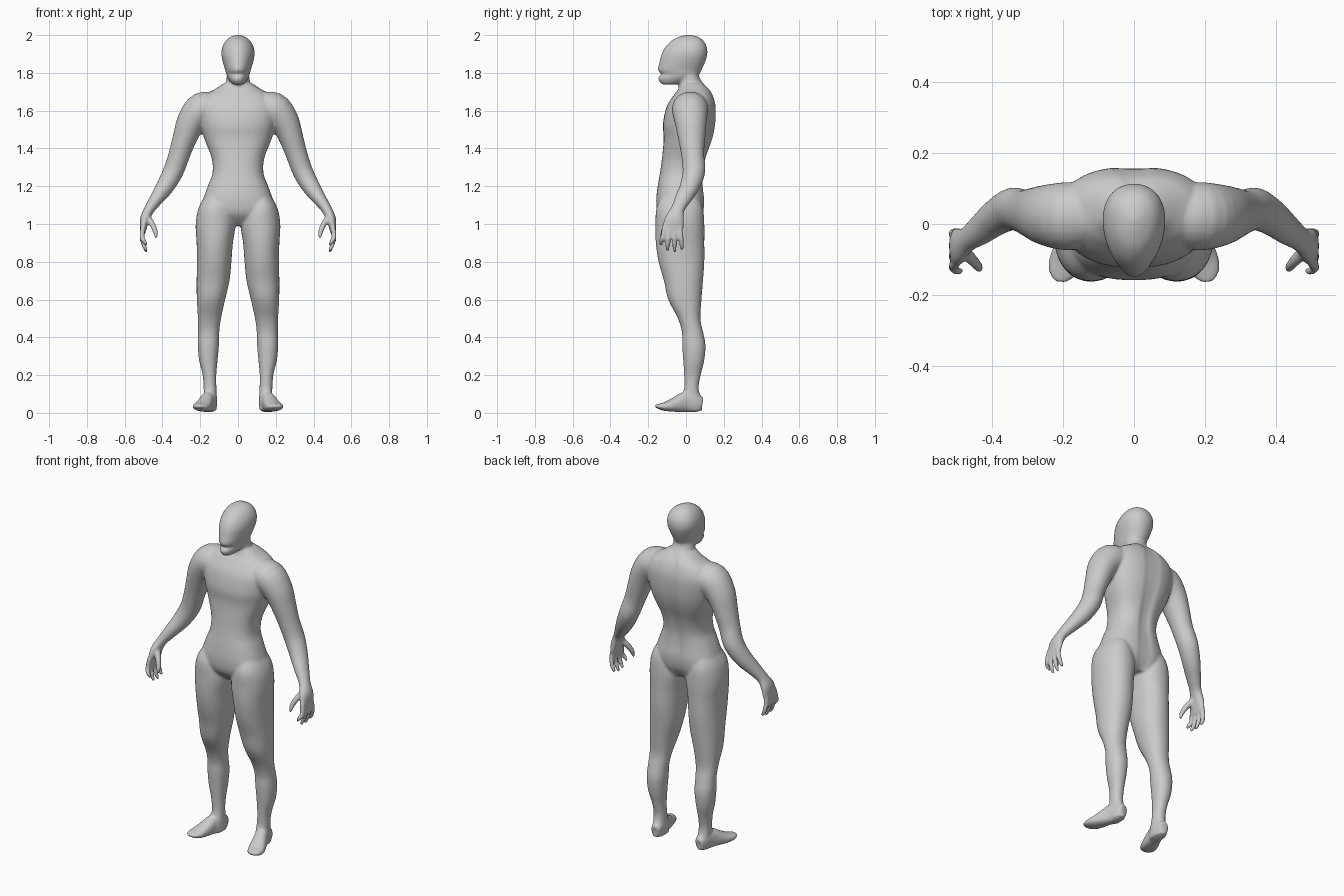
import bpy, bmesh
from math import cos, sin, pi, exp, copysign
from mathutils import Vector

N = 40
bm = bmesh.new()


def smooth_rows(rows, steps=4):
    """Catmull-Rom interpolation between the given section rows."""
    out = []
    for i in range(len(rows) - 1):
        p0, p1 = rows[max(i - 1, 0)], rows[i]
        p2, p3 = rows[i + 1], rows[min(i + 2, len(rows) - 1)]
        for k in range(steps):
            t = k / steps
            out.append([0.5 * (2 * b + (c - a) * t + (2 * a - 5 * b + 4 * c - d) * t * t
                               + (3 * b - a - 3 * c + d) * t ** 3)
                        for a, b, c, d in zip(p0, p1, p2, p3)])
    out.append(list(rows[-1]))
    return out


def skin(rings):
    """Join rings of points into a closed tube."""
    vs = [[bm.verts.new(p) for p in r] for r in rings]
    n = len(vs[0])
    for a, b in zip(vs, vs[1:]):
        for i in range(n):
            j = (i + 1) % n
            bm.faces.new((a[i], a[j], b[j], b[i]))
    bm.faces.new(vs[0][::-1])
    bm.faces.new(vs[-1])


def spow(v, p):
    return copysign(abs(v) ** (2 / p), v)


def stack(rows, side=1, p=2.0, taper=0.0, groove=0.0):
    """Horizontal sections: z, centre x, half width, front y, back y."""
    rings = []
    for z, cx, rx, yf, yb in smooth_rows(rows):
        ring = []
        for i in range(N):
            a = 2 * pi * (i + 0.5) / N
            c, s = spow(cos(a), p), spow(sin(a), p)
            x = rx * c * (1 + taper * s)
            y = (yf + yb) / 2 + (yb - yf) / 2 * s
            if s > 0:
                y -= groove * exp(-(x / 0.025) ** 2)
            ring.append((side * (cx + x), y, z))
        rings.append(ring)
    skin(rings)


def limb(rows, side=1, ref=(0, 1, 0), p=2.0):
    """Sections across a path: x, y, z, radius sideways, radius along ref."""
    rows = smooth_rows(rows)
    pts = [Vector(r[:3]) for r in rows]
    rings = []
    for i, r in enumerate(rows):
        t = (pts[min(i + 1, len(pts) - 1)] - pts[max(i - 1, 0)]).normalized()
        u = t.cross(Vector(ref)).normalized()
        v = u.cross(t)
        ring = []
        for k in range(24):
            a = 2 * pi * k / 24
            q = pts[i] + u * r[3] * spow(cos(a), p) + v * r[4] * spow(sin(a), p)
            ring.append((side * q.x, q.y, q.z))
        rings.append(ring)
    skin(rings)


# Torso
stack([(0.99, 0, .09, -.09, .06), (1.05, 0, .19, -.145, .09), (1.12, 0, .187, -.158, .10),
       (1.20, 0, .16, -.150, .092), (1.27, 0, .135, -.138, .092), (1.35, 0, .14, -.127, .108),
       (1.45, 0, .178, -.118, .142), (1.53, 0, .20, -.122, .158), (1.62, 0, .21, -.103, .160),
       (1.68, 0, .175, -.066, .145), (1.715, 0, .12, -.04, .125), (1.745, 0, .075, -.03, .095)],
      p=2.4, groove=.014)

# Neck
stack([(1.66, 0, .09, -.05, .13), (1.70, 0, .078, -.042, .122), (1.74, 0, .066, -.038, .095),
       (1.78, 0, .06, -.036, .07), (1.84, 0, .05, -.03, .07)])

# Head with jaw and mouth notch
stack([(1.738, 0, .024, -.125, -.06), (1.755, 0, .042, -.143, .01), (1.775, 0, .055, -.147, .055),
       (1.793, 0, .062, -.132, .07), (1.815, 0, .067, -.149, .082), (1.86, 0, .08, -.140, .102),
       (1.90, 0, .087, -.129, .113), (1.94, 0, .081, -.107, .109), (1.975, 0, .06, -.07, .088),
       (1.994, 0, .032, -.028, .056), (2.002, 0, .008, .005, .022)], p=2.1, taper=.14)

for side in (1, -1):
    # Leg
    stack([(1.17, .115, .045, -.11, .05), (1.09, .122, .085, -.155, .088), (1.0, .119, .105, -.161, .097),
           (.90, .123, .096, -.160, .097), (.80, .126, .091, -.145, .097), (.70, .132, .087, -.117, .09),
           (.60, .143, .075, -.094, .082), (.50, .151, .061, -.043, .076), (.43, .155, .056, -.022, .09),
           (.36, .157, .056, -.02, .103), (.28, .157, .049, -.015, .097), (.20, .151, .036, -.01, .078),
           (.13, .148, .034, -.01, .067), (.06, .146, .035, -.03, .085), (.012, .146, .032, -.03, .085)],
          side, p=2.15)
    # Foot, turned out
    limb([(.142, .085, .045, .025, .035), (.147, .05, .052, .034, .05), (.158, .0, .058, .036, .055),
          (.175, -.055, .044, .043, .040), (.193, -.105, .034, .046, .025),
          (.203, -.14, .034, .038, .015), (.207, -.163, .037, .018, .007)],
         side, ref=(0, 0, 1), p=2.4)
    # Arm and palm
    limb([(.12, .025, 1.61, .085, .09), (.19, .022, 1.607, .09, .096), (.245, .025, 1.545, .078, .086),
          (.28, .03, 1.46, .065, .073), (.31, .035, 1.37, .057, .061), (.342, .042, 1.28, .054, .06),
          (.385, .02, 1.20, .048, .052), (.43, -.015, 1.135, .037, .044), (.468, -.043, 1.08, .028, .036),
          (.492, -.06, 1.03, .026, .05), (.50, -.068, .985, .019, .056), (.503, -.072, .955, .013, .05)], side)
    # Fingers
    for y0, y1, z1 in ((-.112, -.132, .885), (-.085, -.098, .855), (-.058, -.060, .848), (-.032, -.022, .862)):
        limb([(.502, y0, .99, .014, .014), (.508, (y0 + y1) / 2, .93, .0135, .0135),
              (.497, y1, .885 if z1 < .87 else .91, .012, .012), (.482, y1, z1, .007, .007)], side)
    # Thumb
    limb([(.485, -.07, 1.04, .018, .02), (.455, -.10, 1.0, .016, .017),
          (.438, -.12, .96, .0135, .0135), (.434, -.13, .925, .007, .007)], side)

bmesh.ops.recalc_face_normals(bm, faces=bm.faces)
mesh = bpy.data.meshes.new("body")
bm.to_mesh(mesh)
bm.free()
body = bpy.data.objects.new("body", mesh)
bpy.context.collection.objects.link(body)

# Fuse all parts into one smooth skin
fuse = body.modifiers.new("fuse", 'REMESH')
fuse.mode = 'VOXEL'
fuse.voxel_size = 0.007
fuse.use_smooth_shade = True
relax = body.modifiers.new("relax", 'SMOOTH')
relax.factor = 0.5
relax.iterations = 6
